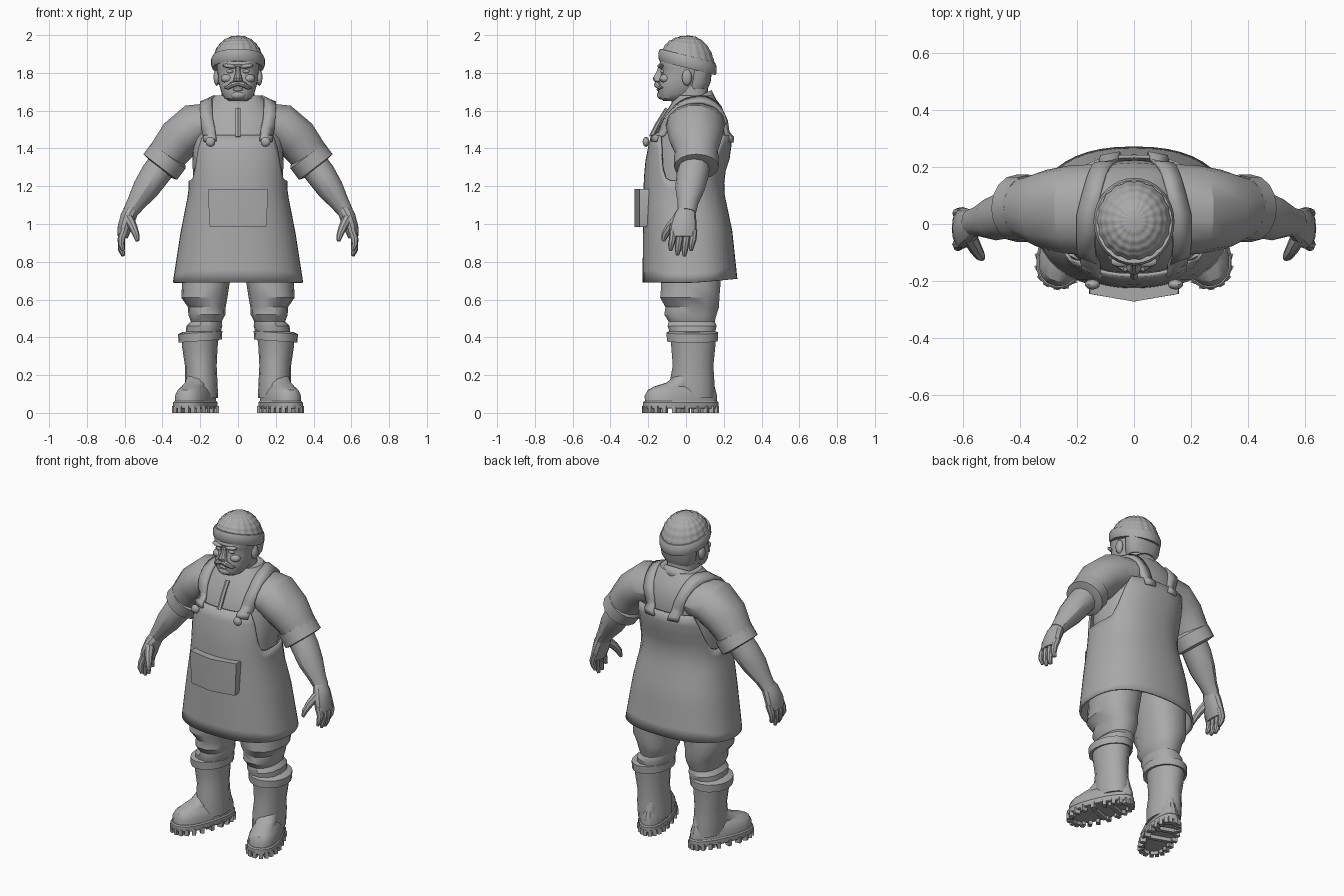
import bpy, bmesh, math
from mathutils import Vector, Matrix
from mathutils.bvhtree import BVHTree

if "Cube" in bpy.data.objects:
    bpy.data.objects.remove(bpy.data.objects["Cube"])

grey = bpy.data.materials.new("clay grey")
grey.use_nodes = True
COLOUR = (0.4, 0.4, 0.4, 1)
grey.diffuse_color = COLOUR
grey.node_tree.nodes["Principled BSDF"].inputs["Base Color"].default_value = COLOUR
TAU = math.tau


def finish(name, bm, mirror=False, thick=0, angle=32):
    bmesh.ops.recalc_face_normals(bm, faces=bm.faces)
    mesh = bpy.data.meshes.new(name)
    bm.to_mesh(mesh)
    bm.free()
    for p in mesh.polygons:
        p.use_smooth = True
    mesh.set_sharp_from_angle(angle=math.radians(angle))
    mesh.materials.append(grey)
    ob = bpy.data.objects.new(name, mesh)
    bpy.context.collection.objects.link(ob)
    if thick:
        ob.modifiers.new("thickness", "SOLIDIFY").thickness = thick
    if mirror:
        ob.modifiers.new("mirror", "MIRROR")
    return ob


def skin(name, rings, closed=True, caps=True, **kw):
    """Skin a list of point loops into a surface."""
    bm = bmesh.new()
    rows = [[bm.verts.new(p) for p in r] for r in rings]
    n = len(rows[0])
    for a, b in zip(rows, rows[1:]):
        for i in range(n if closed else n - 1):
            j = (i + 1) % n
            bm.faces.new((a[i], a[j], b[j], b[i]))
    if caps:
        bm.faces.new(rows[0])
        bm.faces.new(rows[-1])
    return finish(name, bm, **kw)


def power(v, e):
    return math.copysign(abs(v) ** e, v)


def oval(z, w, front, back, x=0, n=20, e=0.85, egg=0):
    """Horizontal rounded section from y=front to y=back."""
    pts = []
    for i in range(n):
        c, s = math.cos(TAU * i / n), math.sin(TAU * i / n)
        px = power(c, e) * w * (1 - egg * s)
        pts.append(Vector((x + px, (front + back) / 2 + power(s, e) * (back - front) / 2, z)))
    return pts


def tube(name, path, n=12, **kw):
    """Path rows: x, y, z, radius along y, radius across."""
    pts = [Vector(p[:3]) for p in path]
    rings = []
    for i, p in enumerate(path):
        d = (pts[min(i + 1, len(pts) - 1)] - pts[max(i - 1, 0)]).normalized()
        u = Vector((0, 1, 0))
        u = (u - d * u.dot(d)).normalized()
        v = d.cross(u)
        rings.append([pts[i] + u * p[3] * math.cos(TAU * k / n) + v * p[4] * math.sin(TAU * k / n)
                      for k in range(n)])
    return skin(name, rings, **kw)


def blob(name, loc, size, rot=0, **kw):
    bm = bmesh.new()
    m = Matrix.Translation(loc) @ Matrix.Rotation(rot, 4, 'Y') @ Matrix.Diagonal((*size, 1))
    bmesh.ops.create_icosphere(bm, subdivisions=2, radius=1, matrix=m)
    return finish(name, bm, **kw)


def table(rows, z):
    for a, b in zip(rows, rows[1:]):
        if z <= b[0]:
            t = max(0, (z - a[0]) / (b[0] - a[0]))
            return [p + (q - p) * t for p, q in zip(a, b)][1:]
    return rows[-1][1:]


# Shirt body and sleeves
shirt = skin("shirt", [oval(*r, n=24) for r in (
    (1.1, .23, -.19, .17), (1.3, .24, -.19, .19), (1.45, .245, -.172, .225),
    (1.55, .22, -.135, .215), (1.62, .18, -.09, .19), (1.68, .12, -.05, .145))])
sleeve = tube("sleeve", [(.13, .05, 1.53, .16, .115), (.23, .05, 1.515, .155, .125),
                         (.31, .05, 1.45, .14, .118), (.36, .055, 1.385, .115, .108),
                         (.4, .055, 1.33, .11, .1)], n=14, mirror=True)
tube("sleeve_cuff", [(.365, .055, 1.365, .1, .1), (.368, .055, 1.36, .118, .112),
                     (.412, .055, 1.302, .118, .112), (.417, .055, 1.296, .085, .08)],
     n=16, mirror=True)

# Forearms and hands
tube("forearm", [(.38, .05, 1.34, .08, .08), (.44, .035, 1.26, .085, .078),
                 (.49, .02, 1.185, .078, .07), (.54, .01, 1.11, .055, .05),
                 (.572, .005, 1.06, .048, .04)], mirror=True)
tube("palm", [(.56, .005, 1.08, .045, .038), (.58, -.005, 1.04, .06, .042),
              (.6, -.015, .98, .072, .038), (.612, -.015, .93, .066, .028)], mirror=True)
for i, tip in enumerate((.86, .835, .83, .86)):
    y = -.067 + i * .036
    tube(f"finger_{i + 1}", [(.6, y, .97, .019, .022), (.618, y - .004, .92, .019, .02),
                             (.617, y - .012, tip + .03, .017, .017),
                             (.607, y - .014, tip, .009, .009)], n=8, mirror=True)
tube("thumb", [(.58, -.04, 1.03, .03, .028), (.556, -.085, .985, .024, .023),
               (.54, -.11, .945, .02, .018), (.532, -.12, .91, .01, .01)], n=8, mirror=True)

# Wrap-around apron, cut low under the arms
APRON = ((.69, .345, -.23, .272), (.95, .305, -.228, .245), (1.17, .262, -.226, .2),
         (1.26, .26, -.222, .205), (1.36, .265, -.212, .237), (1.47, .268, -.185, .243))
N, ROWS = 44, 12
heights = []
for i in range(N):
    side = abs(power(math.cos(TAU * i / N), .85))
    t = min(1, max(0, (side - .7) / .26))
    heights.append(1.47 - .24 * t * t * (3 - 2 * t))
rings = []
for k in range(ROWS + 1):
    ring = []
    for i, top in enumerate(heights):
        z = .69 + (top - .69) * k / ROWS
        p = oval(z, *table(APRON, z), n=N)[i]
        p.z += .02 * (1 - k / ROWS) * max(0, math.sin(TAU * i / N))
        ring.append(p)
    rings.append(ring)
apron = skin("apron", rings, caps=False, thick=.012)

# Pocket with a bowed front
skin("pocket", [[(x * w, y, z) for x, y in ((-1, -.18), (-1, -.245), (0, -.272), (1, -.245), (1, -.18))]
                for z, w in ((.985, .148), (1.0, .152), (1.175, .158), (1.185, .155))])

# Straps laid over the shirt and apron
trees = []
for ob in (shirt, sleeve, apron):
    b = bmesh.new()
    b.from_mesh(ob.data)
    trees.append(BVHTree.FromBMesh(b))
    b.free()
strap = []
for k in range(23):
    t = k / 22
    a = math.radians(5 + 172 * t)
    x = .15 + .02 * math.sin(math.pi * min(1, t * 1.2)) - .07 * max(0, t - .5) * 2
    d = Vector((0, -math.cos(a), math.sin(a)))
    row = []
    for off in (-.032, .032):
        base = Vector((x + off, .03, 1.42))
        hits = [h[0] for h in (tr.ray_cast(base + d, -d) for tr in trees) if h[0]]
        row.append(max(hits, key=lambda h: (h - base).dot(d)) + d * .014)
    strap.append(row)
skin("strap", strap, closed=False, caps=False, thick=.016, mirror=True)
blob("strap_button", (.146, -.212, 1.435), (.027, .018, .027), mirror=True)

# Collar, open at the throat
inner, outer = [], []
for k in range(21):
    a = math.radians(22 + 316 * k / 20)
    back = (1 - math.cos(a)) / 2
    dx, dy = math.sin(a), -math.cos(a)
    z = 1.6 + .11 * back
    inner.append((.1 * dx, .03 + .105 * dy, z))
    outer.append((.138 * dx, .03 + (.175 - .045 * back) * dy, z - .05 - .05 * (1 - back) ** 2))
skin("collar", [inner, outer], closed=False, caps=False, thick=.012)
tube("placket", [(0, -.1, 1.61, .012, .014), (0, -.15, 1.53, .012, .014),
                 (0, -.185, 1.46, .012, .014)], n=6)

# Neck and head
skin("neck", [oval(1.5, .1, -.1, .13), oval(1.6, .088, -.08, .12), oval(1.78, .088, -.07, .115)])
skin("head", [oval(*r, n=24, egg=.06) for r in (
    (1.652, .045, -.12, -.02), (1.665, .07, -.138, .02), (1.69, .086, -.148, .06),
    (1.73, .098, -.147, .09), (1.765, .106, -.142, .11), (1.8, .108, -.13, .12),
    (1.825, .112, -.135, .125), (1.845, .113, -.142, .13), (1.9, .112, -.125, .13))])
skin("nose", [oval(*r, n=10) for r in (
    (1.75, .016, -.158, -.13), (1.757, .027, -.172, -.12), (1.772, .022, -.178, -.12),
    (1.8, .014, -.16, -.11), (1.835, .013, -.147, -.11))])
blob("eye", (.042, -.122, 1.808), (.02, .014, .011), mirror=True)
blob("brow", (.045, -.132, 1.836), (.038, .02, .012), rot=-.12, mirror=True)
blob("cheek", (.058, -.11, 1.77), (.034, .03, .024), mirror=True)
tube("moustache", [(0, -.15, 1.745, .016, .013), (.03, -.153, 1.738, .017, .016),
                   (.055, -.14, 1.722, .012, .011), (.072, -.125, 1.722, .004, .004)],
     n=8, mirror=True)
blob("lower_lip", (0, -.142, 1.712), (.028, .014, .009))
blob("chin", (0, -.125, 1.683), (.045, .03, .026))
blob("ear", (.113, .005, 1.775), (.017, .027, .044), mirror=True)
skin("back_hair", [oval(1.715, .088, .0, .115), oval(1.75, .108, .01, .13), oval(1.83, .118, .02, .14)])

# Knitted cap with raised stitches, and a rolled brim tilted back
rings = []
for k in range(25):
    lat = math.radians(88) * k / 24
    ring = []
    for i in range(72):
        a = TAU * i / 72
        bump = 1 + .018 * math.cos(18 * a) * math.cos(lat) + .012 * math.cos(TAU * k / 4)
        y = .14 * math.cos(lat) * math.sin(a) * bump
        tilt = -.25 * y * (1 - k / 24)
        ring.append((.13 * math.cos(lat) * math.cos(a) * bump, .012 + y,
                     1.86 + .137 * math.sin(lat) * (bump if k < 22 else 1) + tilt))
    rings.append(ring)
skin("cap", rings, angle=60)
rings = []
for z, g in ((1.825, -.02), (1.825, .004), (1.84, .01), (1.872, .01), (1.89, .002), (1.892, -.02)):
    ring = oval(z, .132 + g, -.136 - g, .152 + g, n=32, e=1)
    for p in ring:
        p.z -= .25 * (p.y - .01)
    rings.append(ring)
skin("cap_brim", rings)

# Trouser legs bunched over the boots
skin("trouser_leg", [oval(z, w, f, b, x=x, n=14) for z, x, w, f, b in (
    (.85, .155, .14, -.13, .19), (.67, .172, .125, -.135, .185), (.61, .178, .122, -.14, .18),
    (.56, .165, .1, -.112, .178), (.52, .165, .098, -.118, .165), (.485, .168, .082, -.095, .155),
    (.46, .178, .095, -.1, .165), (.4, .19, .09, -.08, .15))], mirror=True)

# Boots: shaft, folded cuff, foot, sole and lugs
skin("boot_shaft", [oval(z, w, f, b, x=x, n=16, e=1) for z, x, w, f, b in (
    (.42, .2, .1, -.085, .16), (.35, .202, .094, -.078, .155), (.25, .197, .084, -.07, .145),
    (.17, .195, .086, -.085, .15), (.08, .19, .085, -.08, .15))], mirror=True)
rings = []
for z, g in ((.385, -.02), (.38, 0), (.425, .002), (.435, -.022)):
    ring = oval(z, .115 + g, -.103 - g, .17 + g, x=.2, n=18, e=1)
    for p in ring:
        p.z -= .07 * (p.x - .2)
    rings.append(ring)
skin("boot_cuff", rings, mirror=True)

turn = Matrix.Translation((.188, .06, 0)) @ Matrix.Rotation(math.radians(20), 4, 'Z')


def foot(name, rows):
    skin(name, [[turn @ p for p in oval(*r, n=22, egg=.14)] for r in rows], mirror=True)


foot("boot_foot", ((.04, .084, -.29, .108), (.09, .083, -.292, .108), (.122, .07, -.275, .1),
                   (.14, .056, -.24, .095), (.16, .06, -.17, .09), (.2, .06, -.12, .08)))
foot("boot_sole", ((.022, .088, -.298, .112), (.026, .092, -.302, .116),
                   (.055, .092, -.302, .116), (.062, .086, -.296, .11)))
bm = bmesh.new()
for i in range(22):
    p = oval(.018, .08, -.287, .1, n=22, egg=.14)[i]
    if -.09 < p.y < -.03:
        continue
    spin = math.atan2(p.y + .09, p.x * 2)
    bmesh.ops.create_cube(bm, size=1, matrix=turn @ Matrix.Translation(p) @ Matrix.Rotation(spin, 4, 'Z')
                          @ Matrix.Diagonal((.034, .022, .036, 1)))
for y in (-.105, .0):
    bmesh.ops.create_cube(bm, size=1, matrix=turn @ Matrix.Translation((0, y, .018))
                          @ Matrix.Diagonal((.13, .022, .036, 1)))
finish("boot_lugs", bm, mirror=True)
